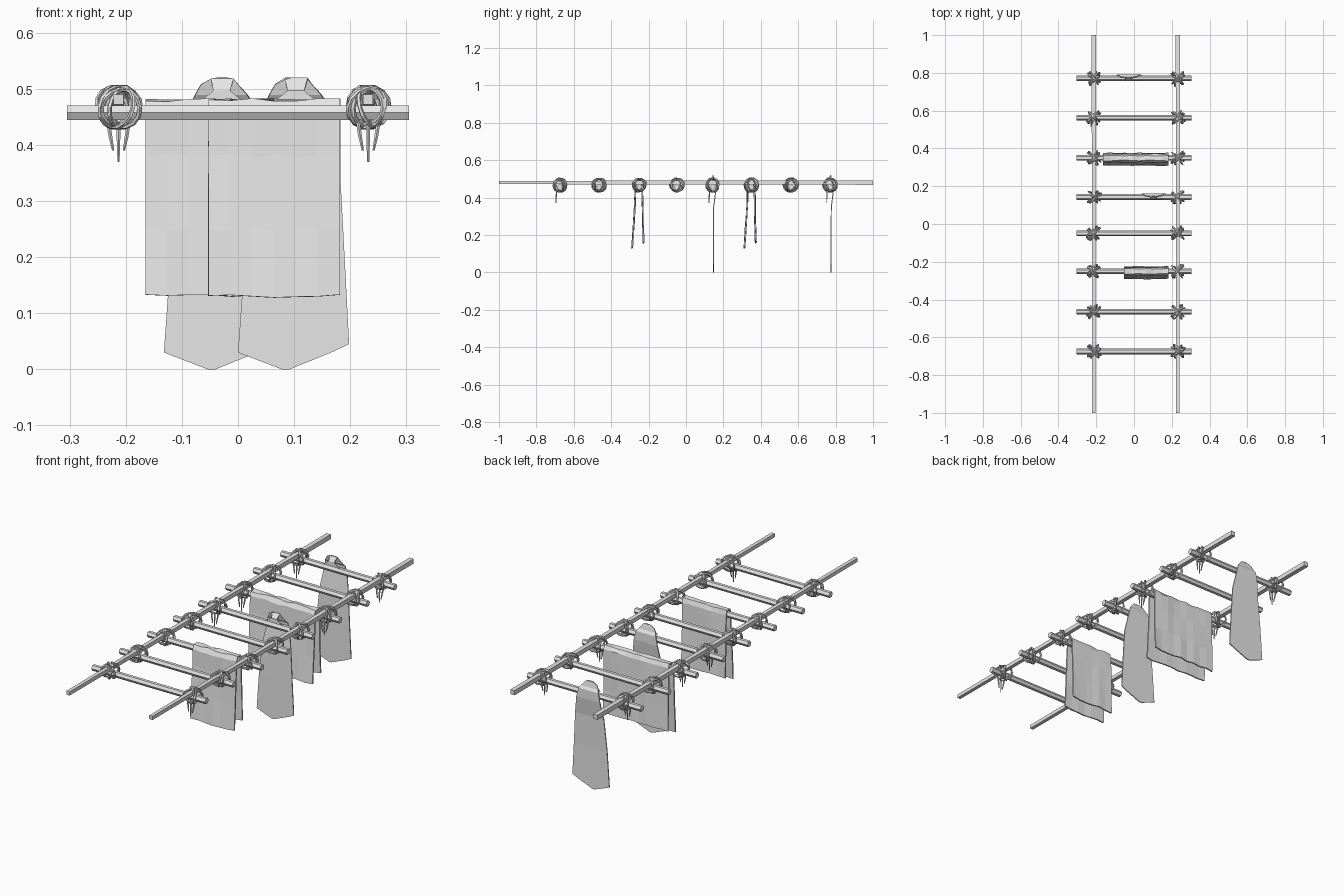
import bpy, bmesh, math, random
from mathutils import Vector

random.seed(4)
cube = bpy.data.objects.get("Cube")
if cube:
    bpy.data.objects.remove(cube, do_unlink=True)

grey = bpy.data.materials.new("plain_grey")
grey.use_nodes = True
grey.diffuse_color = (0.8, 0.8, 0.8, 1)
grey.node_tree.nodes["Principled BSDF"].inputs["Base Color"].default_value = (0.8, 0.8, 0.8, 1)

RUNGS = [-0.675, -0.465, -0.25, -0.05, 0.143, 0.35, 0.562, 0.772]
RAILS = [-0.213, 0.232]
RUNG_Z = 0.4575


def make(name, bm, thickness=0):
    bmesh.ops.recalc_face_normals(bm, faces=bm.faces)
    mesh = bpy.data.meshes.new(name)
    bm.to_mesh(mesh)
    bm.free()
    obj = bpy.data.objects.new(name, mesh)
    bpy.context.collection.objects.link(obj)
    mesh.materials.append(grey)
    if thickness:
        mod = obj.modifiers.new("thickness", "SOLIDIFY")
        mod.thickness = thickness
        mod.offset = 0
    return obj


def tube(bm, points, radii, sides, turn=0.0, closed=False):
    """Sweep a regular polygon along a path."""
    count = len(points)
    rings = []
    for i, p in enumerate(points):
        a = points[i - 1] if closed or i else p
        b = points[(i + 1) % count] if closed or i < count - 1 else p
        along = (b - a).normalized()
        ref = Vector((0, 0, 1)) if abs(along.z) < 0.95 else Vector((1, 0, 0))
        if closed:  # loops keep a steady frame from their centre
            ref = p - sum(points, Vector()) / count
        u = along.cross(ref).normalized()
        v = u.cross(along)
        rings.append([bm.verts.new(p + radii[i] * (
            math.cos(turn + math.tau * k / sides) * u +
            math.sin(turn + math.tau * k / sides) * v)) for k in range(sides)])
    for i in range(count if closed else count - 1):
        r, s = rings[i], rings[(i + 1) % count]
        for k in range(sides):
            j = (k + 1) % sides
            bm.faces.new((r[k], r[j], s[j], s[k]))
    if not closed:
        bm.faces.new(rings[0])
        bm.faces.new(rings[-1])


# Long square rails, slightly tapered
for x, side in zip(RAILS, ("right", "left")):
    bm = bmesh.new()
    tube(bm, [Vector((x, -1, 0.481)), Vector((x, 1, 0.480))], [0.0125, 0.016], 4, math.pi / 4)
    make(side + "_rail", bm)

# Six-sided rungs
for i, y in enumerate(RUNGS):
    bm = bmesh.new()
    tube(bm, [Vector((-0.305, y, RUNG_Z)), Vector((0.305, y, RUNG_Z))], [0.0147] * 2, 6)
    make(f"rung_{i + 1}", bm)


# Rope lashing: tilted loops on both diagonals, some with loose ends
def lashing(name, x, y, tails):
    bm = bmesh.new()
    centre = Vector((x, y, 0.467))
    for angle in (35, 48, 60, -38, -52):
        a = math.radians(angle + random.uniform(-5, 5))
        flat = Vector((math.cos(a), math.sin(a), 0))
        across = Vector((-flat.y, flat.x, 0))
        shift = random.uniform(-0.007, 0.007)
        wide = random.uniform(0.036, 0.044)
        tall = random.uniform(0.031, 0.037)
        lean = random.uniform(-0.01, 0.01)
        pts = []
        for k in range(14):
            t = math.tau * k / 14
            pts.append(centre + flat * wide * math.cos(t)
                       + across * (shift + lean * math.sin(t))
                       + Vector((0, 0, tall * math.sin(t))))
        tube(bm, pts, [0.0042] * 14, 5, closed=True)
    if tails:
        for dx, drop in ((-0.012, 0.39), (0.0, 0.37), (0.012, 0.39)):
            top = Vector((x + dx * 1.5, y - 0.016, 0.44))
            pts = [top, top + Vector((-dx * 0.3, -0.002, -0.025)),
                   Vector((x + dx * 0.8, y - 0.02, drop))]
            tube(bm, pts, [0.0038, 0.0035, 0.002], 5)
    make(name, bm)


TAILED = {(1, 0), (0, 4), (0, 5), (1, 5), (0, 7), (1, 7)}
for s, x in enumerate(RAILS):
    for i, y in enumerate(RUNGS):
        lashing(f"{('right', 'left')[s]}_lashing_{i + 1}", x, y, (s, i) in TAILED)


# Cloths folded over a rung, cross-section as (y, z)
FOLD = [(-0.038, 0.130), (-0.030, 0.25), (-0.022, 0.38), (-0.020, 0.46), (-0.012, 0.477),
        (0.010, 0.477), (0.017, 0.46), (0.018, 0.38), (0.020, 0.27), (0.023, 0.158)]


def cloth(name, x0, x1, y, columns):
    bm = bmesh.new()
    rows = []
    for j, (dy, z) in enumerate(FOLD):
        row = []
        for k in range(columns + 1):
            x = x0 + (x1 - x0) * k / columns
            sag = random.uniform(-0.003, 0.003)
            row.append(bm.verts.new((x, y + dy + sag * 0.7, z + sag)))
        rows.append(row)
    for a, b in zip(rows, rows[1:]):
        for k in range(columns):
            bm.faces.new((a[k], a[k + 1], b[k + 1], b[k]))
    make(name, bm, 0.007)


cloth("wide_cloth", -0.165, 0.183, RUNGS[5], 9)
cloth("narrow_cloth", -0.053, 0.182, RUNGS[2], 6)

# Hides: (z, left, right, y offset) rows, bulging behind the rung
HIDE = [(0.0, -0.022, -0.008, 0.003), (0.03, -0.1, 0.066, 0.003), (0.045, -0.099, 0.098, 0.003),
        (0.2, -0.088, 0.09, 0.003), (0.35, -0.072, 0.082, 0.005), (0.435, -0.058, 0.068, 0.016),
        (0.478, -0.05, 0.057, 0.016), (0.49, -0.044, 0.048, 0.008), (0.508, -0.034, 0.032, 0.004),
        (0.518, -0.016, 0.024, 0.002), (0.52, -0.004, 0.012, 0.002)]


def hide(name, x, y):
    bm = bmesh.new()
    rows = [[bm.verts.new((x + dx, y + dy, z)) for dx in (a, b)] for z, a, b, dy in HIDE]
    for p, q in zip(rows, rows[1:]):
        bm.faces.new((p[0], p[1], q[1], q[0]))
    # small flap leaning forward over the rung
    flap = [bm.verts.new((x + dx, y - 0.012, z)) for dx, z in
            ((-0.04, 0.474), (0.045, 0.474), (0.018, 0.496), (-0.012, 0.496))]
    bm.faces.new(flap)
    top = rows[-2]
    bm.faces.new((flap[3], flap[2], top[1], top[0]))
    make(name, bm, 0.005)


hide("front_hide", 0.1, RUNGS[4])
hide("back_hide", -0.032, RUNGS[7])
